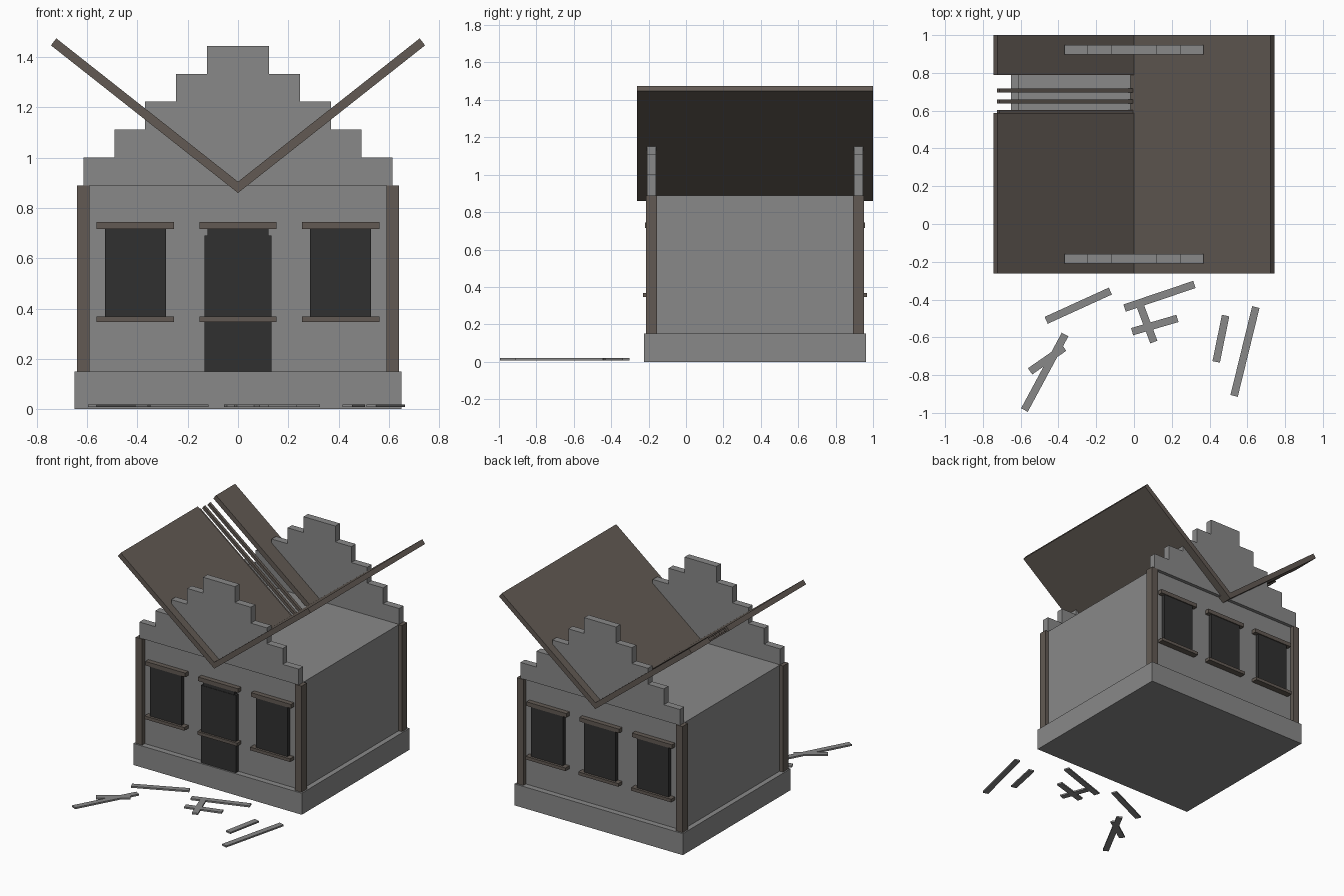
import bpy, math
from mathutils import Vector, Matrix

cube = bpy.data.objects.get("Cube")
if cube:
    bpy.data.objects.remove(cube, do_unlink=True)


def material(name, r, g, b):
    m = bpy.data.materials.new(name)
    m.use_nodes = True
    m.diffuse_color = (r, g, b, 1)
    bsdf = next(n for n in m.node_tree.nodes if n.type == 'BSDF_PRINCIPLED')
    bsdf.inputs["Base Color"].default_value = (r, g, b, 1)
    return m


STONE = material("grey stone", 0.25, 0.25, 0.25)
WOOD = material("brown wood", 0.122, 0.102, 0.087)
GLASS = material("dark opening", 0.03, 0.03, 0.03)
MID = 0.369  # y of the building's centre


def prism(name, outline, y0, y1, mat):
    """Extrude an x-z outline along y."""
    n = len(outline)
    verts = [(x, y, z) for y in (y0, y1) for x, z in outline]
    faces = [tuple(range(n)), tuple(reversed(range(n, 2 * n)))]
    faces += [(i, i + n, (i + 1) % n + n, (i + 1) % n) for i in range(n)]
    mesh = bpy.data.meshes.new(name)
    mesh.from_pydata(verts, [], faces)
    mesh.materials.append(mat)
    ob = bpy.data.objects.new(name, mesh)
    bpy.context.collection.objects.link(ob)
    return ob


def box(name, x0, x1, y0, y1, z0, z1, mat):
    return prism(name, [(x0, z0), (x1, z0), (x1, z1), (x0, z1)], y0, y1, mat)


# Plinth and solid body
box("plinth", -0.65, 0.65, MID - 0.594, MID + 0.594, 0, 0.15, STONE)
box("body", -0.615, 0.615, MID - 0.554, MID + 0.554, 0.15, 0.89, STONE)

# Stepped gable outline, mirrored about x = 0
right = []
for i in range(5):
    w = 0.615 - 0.123 * i
    right += [(w, 0.89 + 0.111 * i), (w, 0.89 + 0.111 * (i + 1))]
gable = right + [(-x, z) for x, z in reversed(right)]


def facade(label, s):
    """Gable, posts and windows on one end; s is -1 at the front, 1 at the back."""
    def span(inner, outer):
        return sorted((MID + s * inner, MID + s * outer))

    prism(label + "_gable", gable, *span(0.529, 0.578), STONE)
    for side, x in (("right", -0.615), ("left", 0.615)):
        box(f"{label}_{side}_post", x - 0.025, x + 0.025,
            *span(0.524, 0.583), 0.15, 0.89, WOOD)
    for side, x in (("right", -0.408), ("middle", 0), ("left", 0.408)):
        box(f"{label}_{side}_window", x - 0.122, x + 0.122,
            *span(0.54, 0.581), 0.36, 0.72, GLASS)
        box(f"{label}_{side}_lintel", x - 0.154, x + 0.154,
            *span(0.54, 0.588), 0.716, 0.744, WOOD)
        box(f"{label}_{side}_sill", x - 0.154, x + 0.154,
            *span(0.54, 0.598), 0.346, 0.368, WOOD)


facade("front", -1)
facade("back", 1)
box("door", -0.134, 0.134, MID - 0.584, MID - 0.54, 0.15, 0.69, GLASS)

# Butterfly roof: sloping slabs meeting in a central valley
ANGLE = math.atan2(0.587, 0.744)
ALONG = Vector((math.cos(ANGLE), math.sin(ANGLE)))
UP = Vector((-ALONG.y, ALONG.x))


def slope(name, side, y0, y1, start=0, length=0.948, low=0, high=0.035):
    base = Vector((0, 0.86))
    pts = [base + ALONG * a + UP * h for a, h in
           ((start, low), (length, low), (length, high), (start, high))]
    outline = [(side * p.x, p.y) for p in pts]
    if side < 0:
        outline.reverse()
    prism(name, outline, y0, y1, WOOD)


slope("roof_left", 1, -0.262, 1.0)
slope("roof_right_front", -1, -0.262, 0.588)
slope("roof_right_back", -1, 0.79, 1.0)
for i, y in enumerate((0.594, 0.648, 0.707)):
    slope(f"roof_slat_{i + 1}", -1, y - 0.01, y + 0.01, 0.02, 0.93, 0.008, 0.028)

# Loose planks on the ground, given by their end points
planks = [(-0.465, -0.51, -0.125, -0.355), (-0.05, -0.445, 0.32, -0.32),
          (0.03, -0.425, 0.105, -0.625), (-0.01, -0.57, 0.23, -0.5),
          (0.435, -0.73, 0.485, -0.485), (0.53, -0.91, 0.645, -0.44),
          (-0.55, -0.78, -0.37, -0.655), (-0.58, -0.985, -0.365, -0.585)]
for i, (x0, y0, x1, y1) in enumerate(planks):
    a, b = Vector((x0, y0, 0)), Vector((x1, y1, 0))
    half = (b - a).length / 2
    ob = box(f"plank_{i + 1}", -half, half, -0.02, 0.02, 0.008, 0.019, STONE)
    turn = Matrix.Rotation(math.atan2(y1 - y0, x1 - x0), 4, 'Z')
    ob.data.transform(Matrix.Translation((a + b) / 2) @ turn)
